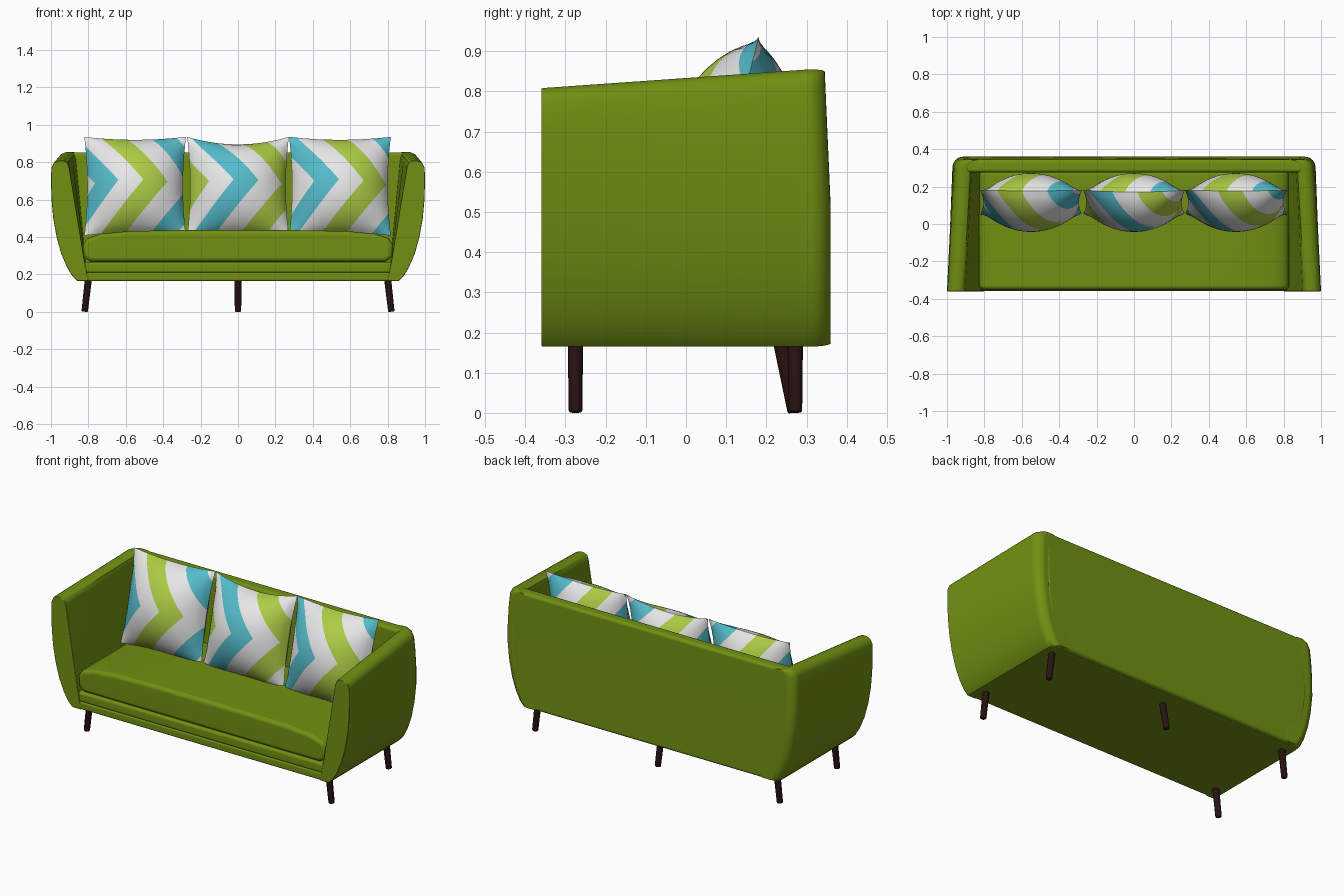
import bpy, bmesh, math
from mathutils import Vector, Matrix

if "Cube" in bpy.data.objects:
    bpy.data.objects.remove(bpy.data.objects["Cube"])


def material(name, rgb):
    m = bpy.data.materials.new(name)
    m.diffuse_color = (*rgb, 1)
    m.use_nodes = True
    m.node_tree.nodes["Principled BSDF"].inputs["Base Color"].default_value = m.diffuse_color
    return m


GREEN = material("green fabric", (0.165, 0.28, 0.006))
BROWN = material("dark wood", (0.022, 0.006, 0.006))
CYAN = material("cyan stripe", (0.09, 0.50, 0.59))
WHITE = material("white stripe", (0.80, 0.80, 0.80))
LIME = material("lime stripe", (0.42, 0.61, 0.06))


def finish(bm, name, mats, angle=40):
    me = bpy.data.meshes.new(name)
    bm.to_mesh(me)
    bm.free()
    ob = bpy.data.objects.new(name, me)
    bpy.context.collection.objects.link(ob)
    for m in mats:
        me.materials.append(m)
    bpy.ops.object.select_all(action='DESELECT')
    ob.select_set(True)
    bpy.context.view_layer.objects.active = ob
    bpy.ops.object.shade_smooth_by_angle(angle=math.radians(angle))
    return ob


def prism(name, outline, ys, bevel, deform=None):
    """Loft an x-z outline along y, optionally deform it, round the sharp edges."""
    bm = bmesh.new()
    rings = []
    for y in ys:
        pts = [Vector((x, y, z)) for x, z in outline]
        rings.append([bm.verts.new(deform(p) if deform else p) for p in pts])
    n = len(outline)
    for a, b in zip(rings, rings[1:]):
        for i in range(n):
            j = (i + 1) % n
            bm.faces.new((a[i], a[j], b[j], b[i]))
    bm.faces.new(rings[0])
    bm.faces.new(rings[-1])
    bmesh.ops.recalc_face_normals(bm, faces=bm.faces[:])
    sharp = [e for e in bm.edges if e.calc_face_angle(0) > math.radians(50)]
    bmesh.ops.bevel(bm, geom=sharp, offset=bevel, segments=3, profile=0.5,
                    affect='EDGES', clamp_overlap=True)
    ob = finish(bm, name, [GREEN])
    ob.modifiers.new("even shading", 'WEIGHTED_NORMAL').keep_sharp = True
    return ob


def mirrored(half):
    return half + [(-x, z) for x, z in reversed(half)]


# Arms: curved outer side, leaning inner side, rounded rear corner
ARM = [(0.80, 0.165), (0.858, 0.165), (0.885, 0.19), (0.915, 0.24), (0.945, 0.31),
       (0.97, 0.40), (0.988, 0.50), (0.997, 0.60), (1.0, 0.70), (0.998, 0.77),
       (0.985, 0.797), (0.96, 0.808), (0.932, 0.808), (0.912, 0.797), (0.902, 0.77),
       (0.82, 0.27)]
R = 0.05


def arm_shape(p):
    t = (p.y + 0.36) / 0.72
    h = (p.z - 0.165) / 0.65
    k = max(0, (p.y - (0.36 - R)) / R)
    r = R * (1 - math.sqrt(max(0, 1 - k * k)))
    x = p.x - 0.042 * t * h - r
    z = p.z + 0.05 * t * h
    return Vector((x, p.y - 0.03 * t * max(0, h - 0.5), 0.5 + (z - 0.5) * (1 - 0.5 * r)))


ARM_Y = [-0.36, 0, 0.31] + [0.31 + R * math.sin(math.radians(a)) for a in (20, 40, 60, 78, 90)]
for side, label in ((-1, "left"), (1, "right")):
    def side_shape(p, s=side):
        q = arm_shape(p)
        return Vector((q.x * s, q.y, q.z))
    prism(label + "_arm", ARM, ARM_Y, 0.01, side_shape)

# Backrest between the arms, leaning slightly at the top
prism("backrest", mirrored([(0.81, 0.168), (0.875, 0.30), (0.9, 0.5), (0.9, 0.853)]),
      [0.275, 0.36], 0.018,
      lambda p: Vector((p.x, p.y - (0.015 if p.z > 0.6 and p.y > 0.3 else 0), p.z)))

# Base rails and seat cushion
prism("lower_rail", mirrored([(0.85, 0.165), (0.87, 0.212)]), [-0.359, 0.33], 0.01)
prism("upper_rail", mirrored([(0.825, 0.208), (0.825, 0.268)]), [-0.357, 0.3], 0.014)
prism("seat_cushion",
      mirrored([(0.79, 0.268), (0.825, 0.295), (0.83, 0.36), (0.805, 0.394), (0.73, 0.418),
                (0.58, 0.432), (0.3, 0.437)]), [-0.352, 0.285], 0.024)


# Legs: four corners and one at the middle of the back
def leg(name, top, bottom):
    top, bottom = Vector(top), Vector(bottom)
    d = bottom - top
    bm = bmesh.new()
    bmesh.ops.create_cone(bm, cap_ends=True, segments=20, radius1=0.019, radius2=0.017,
                          depth=d.length)
    rim = [e for e in bm.edges if all(v.co.z > 0 for v in e.verts)]
    bmesh.ops.bevel(bm, geom=rim, offset=0.006, segments=3, profile=0.5, affect='EDGES')
    rot = d.to_track_quat('Z', 'Y').to_matrix().to_4x4()
    bm.transform(Matrix.Translation((top + bottom) / 2) @ rot)
    finish(bm, name, [BROWN])


for s, label in ((-1, "left"), (1, "right")):
    leg("front_leg_" + label, (s * 0.80, -0.275, 0.175), (s * 0.82, -0.275, 0.001))
    leg("rear_leg_" + label, (s * 0.80, 0.272, 0.175), (s * 0.82, 0.272, 0.001))
leg("rear_leg_middle", (0, 0.236, 0.175), (0, 0.27, 0.001))

# Pillows: flat grids cut along chevron lines, coloured, then puffed up
W, H, PUFF, STRIPE, SLOPE = 0.272, 0.272, 0.152, 0.134, 0.83
TILT = math.radians(14)


def pillow_half(bm_out, phase, front, dip):
    bm = bmesh.new()
    bmesh.ops.create_grid(bm, x_segments=28, y_segments=28, size=1)
    for v in bm.verts:
        v.co.x *= W
        v.co.y *= H
    for half in (1, -1):
        for k in range(-6, 8):
            faces = [f for f in bm.faces if f.calc_center_median().y * half > 0]
            geom = set(faces)
            for f in faces:
                geom.update(f.edges)
                geom.update(f.verts)
            bmesh.ops.bisect_plane(bm, geom=list(geom), dist=1e-5,
                                   plane_co=(phase + k * STRIPE, 0, 0),
                                   plane_no=(1, half * SLOPE, 0))
    for f in bm.faces:
        c = f.calc_center_median()
        band = math.floor((c.x + SLOPE * abs(c.y) - phase) / STRIPE) % 4
        f.material_index = (1, 2, 1, 0)[band]      # white, lime, white, cyan
    for v in bm.verts:
        s, t = v.co.x / W, v.co.y / H
        d = PUFF * max(0, (1 - s * s) * (1 - t * t)) ** 0.75
        x = W * s * (1 - 0.06 * (1 - t * t) * s * s)
        z = H * t * (1 - 0.06 * (1 - s * s) * t * t)
        if t > 0:
            z -= dip * (1 - s * s) * t * t
        v.co = (x, -d if front else d, z)
    if not front:
        bmesh.ops.reverse_faces(bm, faces=bm.faces[:])
    tmp = bpy.data.meshes.new("tmp")
    bm.to_mesh(tmp)
    bm.free()
    bm_out.from_mesh(tmp)
    bpy.data.meshes.remove(tmp)


# phase = local x where cyan ends and white begins on the front
for label, x, phase, dip in (("left", -0.55, -0.09, 0), ("middle", 0, 0.11, 0.025),
                             ("right", 0.545, -0.005, 0)):
    bm = bmesh.new()
    pillow_half(bm, phase, True, dip)
    pillow_half(bm, -0.09, False, dip)
    bm.transform(Matrix.Translation((x, 0.115, 0.672)) @ Matrix.Rotation(-TILT, 4, 'X'))
    finish(bm, label + "_pillow", [CYAN, WHITE, LIME], 60)
